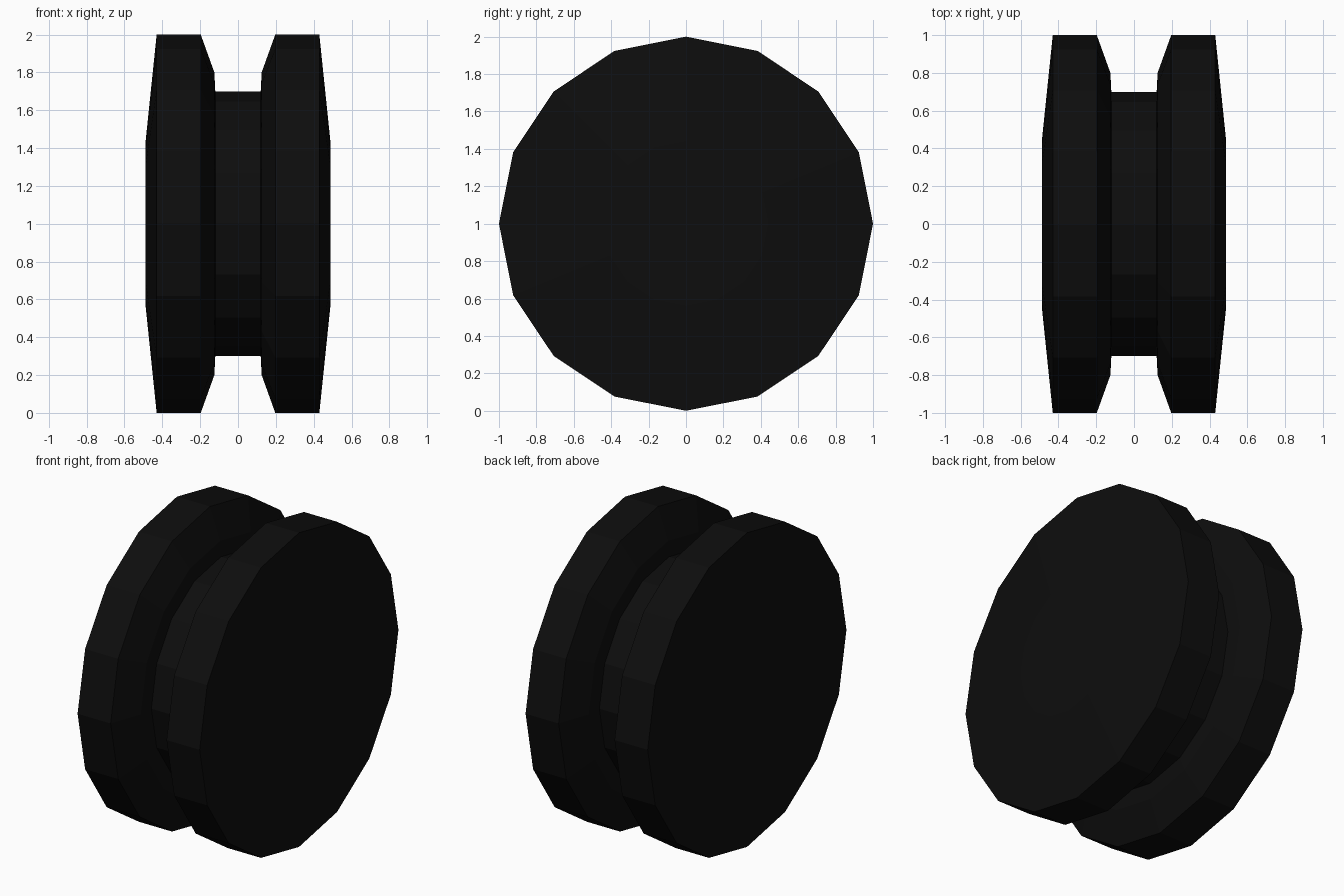
import bpy, bmesh
from math import cos, sin, tau

SIDES = 16

default = bpy.data.objects.get("Cube")
if default:
    bpy.data.objects.remove(default, do_unlink=True)

# Single near-black rubber colour
rubber = bpy.data.materials.new("black_rubber")
rubber.use_nodes = True
colour = (0.004, 0.004, 0.004, 1)
rubber.diffuse_color = colour
bsdf = next(n for n in rubber.node_tree.nodes if n.type == 'BSDF_PRINCIPLED')
bsdf.inputs["Base Color"].default_value = colour


def lathe(name, profile, caps):
    """Spin (x, radius) points about the x axis; cap the listed ring indices."""
    bm = bmesh.new()
    rings = [[bm.verts.new((x, r * cos(tau * i / SIDES), 1 + r * sin(tau * i / SIDES)))
              for i in range(SIDES)] for x, r in profile]
    for a, b in zip(rings, rings[1:]):
        for i in range(SIDES):
            j = (i + 1) % SIDES
            bm.faces.new((a[i], a[j], b[j], b[i]))
    for c in caps:
        bm.faces.new(rings[c])
    bmesh.ops.recalc_face_normals(bm, faces=bm.faces)
    mesh = bpy.data.meshes.new(name)
    bm.to_mesh(mesh)
    bm.free()
    mesh.materials.append(rubber)
    obj = bpy.data.objects.new(name, mesh)
    bpy.context.collection.objects.link(obj)
    return obj


# Two mirrored discs: chamfered inner rim, flat tread, shallow cone and flat outer cap
disc = [(0.12, 0.7), (0.125, 0.8), (0.197, 1.0), (0.43, 1.0), (0.488, 0.44)]
for name, side in (("left_disc", 1), ("right_disc", -1)):
    lathe(name, [(side * x, r) for x, r in disc], caps=[-1])

# Narrow drum joining the discs
lathe("centre_drum", [(-0.12, 0.7), (0.12, 0.7)], caps=[])
